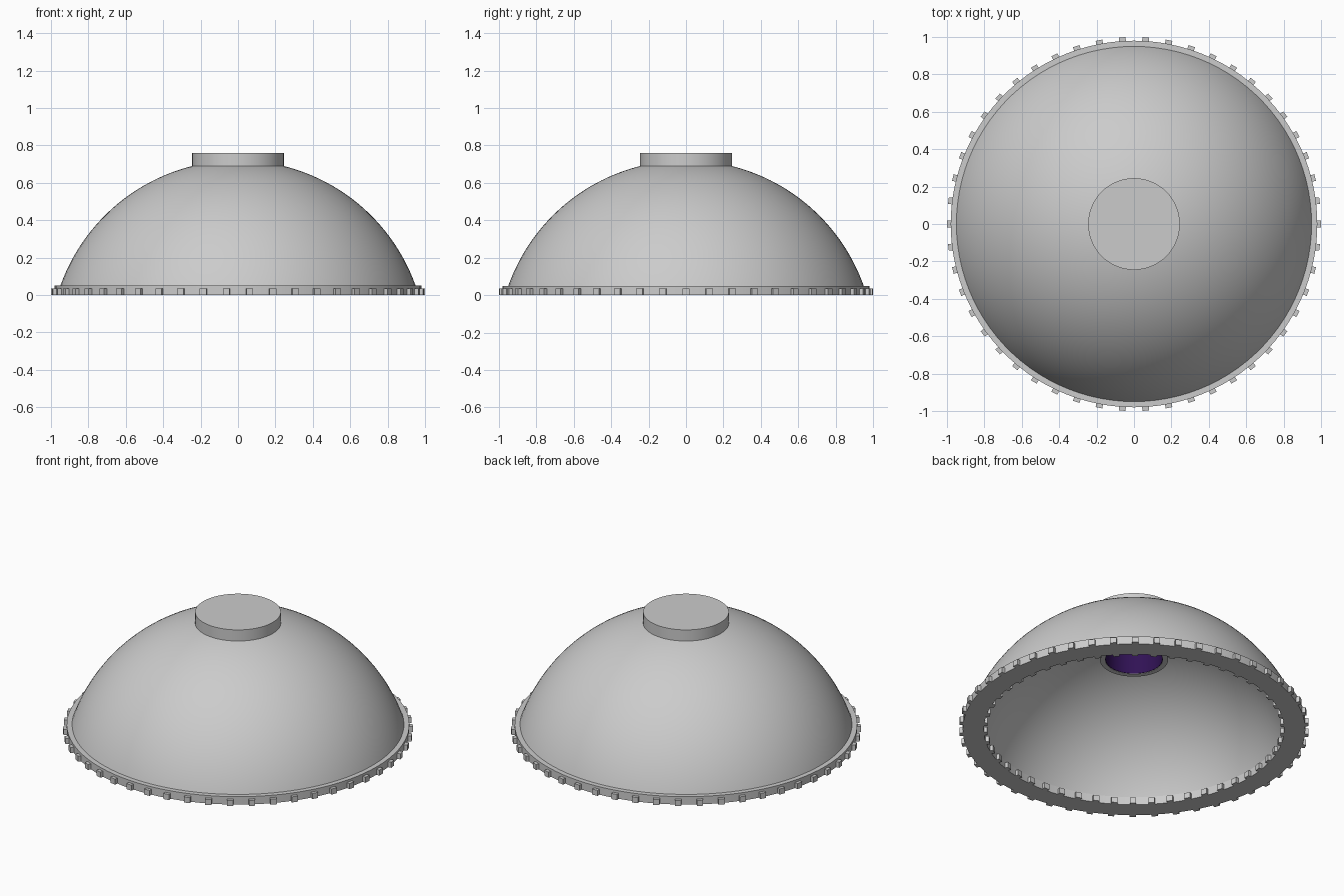
import bpy, bmesh
from math import pi, sin, cos, sqrt
from mathutils import Matrix

if "Cube" in bpy.data.objects:
    bpy.data.objects.remove(bpy.data.objects["Cube"])

SEG = 100
CENTRE = -0.288  # height of the sphere centre shared by both dome skins


def finish(bm, name):
    bmesh.ops.recalc_face_normals(bm, faces=bm.faces)
    mesh = bpy.data.meshes.new(name)
    bm.to_mesh(mesh)
    bm.free()
    ob = bpy.data.objects.new(name, mesh)
    bpy.context.collection.objects.link(ob)
    bpy.ops.object.select_all(action='DESELECT')
    ob.select_set(True)
    bpy.context.view_layer.objects.active = ob
    bpy.ops.object.shade_smooth_by_angle(angle=0.6)
    return ob


def lathe(name, profile, closed=True):
    bm = bmesh.new()
    vs = [bm.verts.new((r, 0, z)) for r, z in profile]
    pairs = list(zip(vs, vs[1:])) + ([(vs[-1], vs[0])] if closed else [])
    edges = [bm.edges.new(p) for p in pairs]
    bmesh.ops.spin(bm, geom=vs + edges, axis=(0, 0, 1), cent=(0, 0, 0),
                   angle=2 * pi, steps=SEG)
    bmesh.ops.remove_doubles(bm, verts=bm.verts, dist=1e-5)
    return finish(bm, name)


def arc(radius, r0, r1, n=32):
    # part of a sphere section, spaced evenly by angle
    from math import asin
    a0, a1 = asin(r0 / radius), asin(r1 / radius)
    angles = [a0 + (a1 - a0) * i / n for i in range(n + 1)]
    return [(radius * sin(a), CENTRE + radius * cos(a)) for a in angles]


def teeth(name, r_in, r_out, count=50, width=0.036, height=0.035):
    bm = bmesh.new()
    for i in range(count):
        m = (Matrix.Rotation(2 * pi * i / count, 4, 'Z')
             @ Matrix.Translation(((r_in + r_out) / 2, 0, height / 2))
             @ Matrix.Diagonal((r_out - r_in, width, height, 1)))
        bmesh.ops.create_cube(bm, size=1, matrix=m)
    return finish(bm, name)


# Domed shell with an opening at the crown
lathe("dome", arc(1.008, 0.957, 0.2) + arc(0.924, 0.185, 0.867))

# Base ring with teeth outside and inside
lathe("base_ring", [(0.86, 0), (0.98, 0), (0.98, 0.05), (0.86, 0.05)])
teeth("outer_teeth", 0.97, 1.0)
teeth("inner_teeth", 0.84, 0.87)

# Crown cap
lathe("top_cap", [(0, 0.66), (0.245, 0.66), (0.245, 0.76), (0, 0.76)], closed=False)

# Socket hanging inside, with a purple lining
lathe("socket_tube", [(0.165, 0.462), (0.195, 0.462), (0.195, 0.67), (0.165, 0.67)])
lining = lathe("socket_lining", [(0, 0.655), (0.162, 0.655), (0.162, 0.464), (0.166, 0.464)],
               closed=False)
mat = bpy.data.materials.new("dark_purple")
mat.diffuse_color = (0.03, 0.006, 0.09, 1)
mat.use_nodes = True
mat.node_tree.nodes["Principled BSDF"].inputs["Base Color"].default_value = mat.diffuse_color
lining.data.materials.append(mat)
